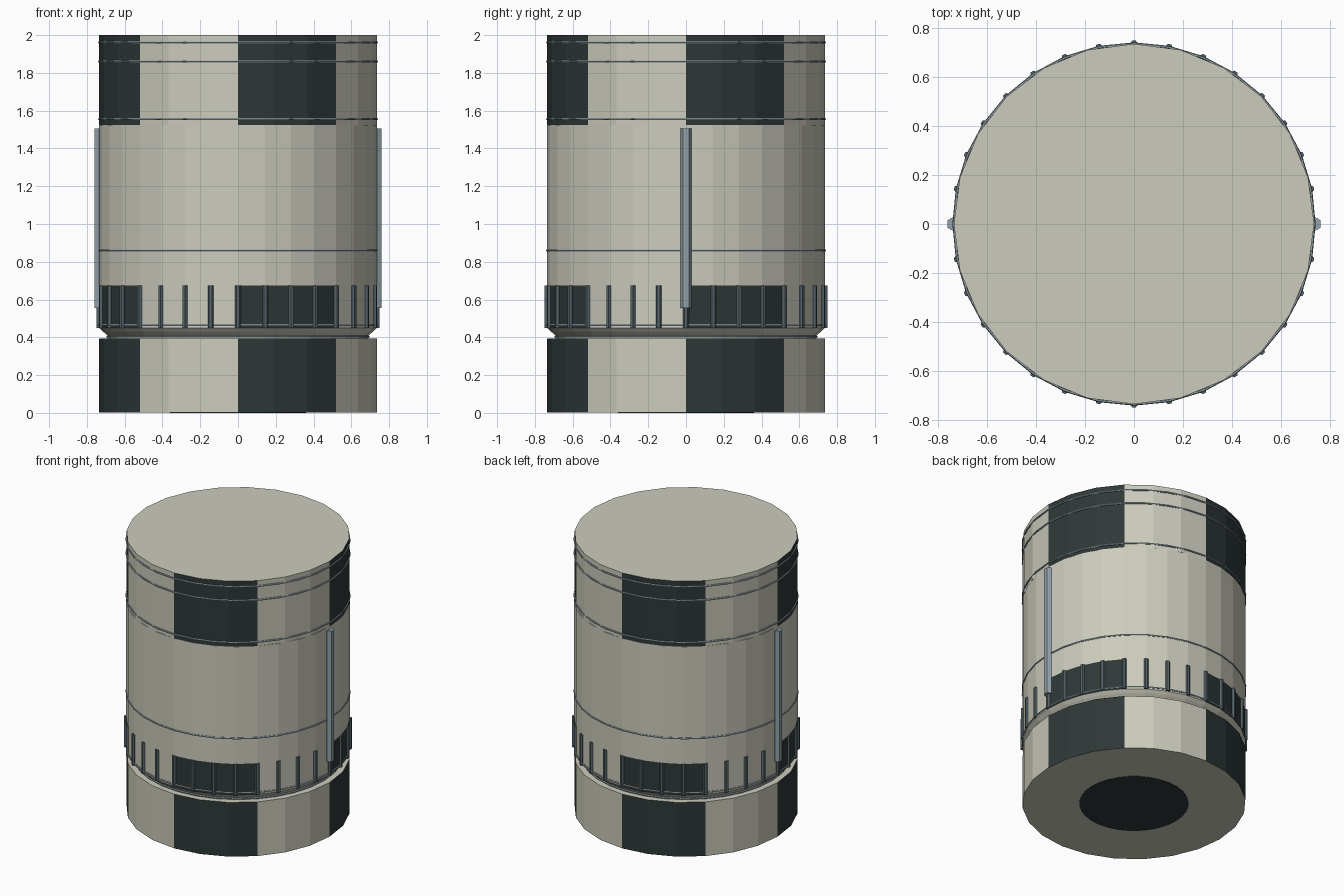
import bpy
import bmesh
from math import pi, sin, cos, atan2, floor

cube = bpy.data.objects.get("Cube")
if cube:
    bpy.data.objects.remove(cube)

R = 0.735


def material(name, rgb):
    m = bpy.data.materials.new(name)
    m.use_nodes = True
    m.diffuse_color = (*rgb, 1)
    m.node_tree.nodes["Principled BSDF"].inputs["Base Color"].default_value = (*rgb, 1)
    return m


cream = material("warm white", (0.60, 0.60, 0.51))
dark = material("dark slate", (0.027, 0.039, 0.039))
steel = material("blue grey steel", (0.29, 0.36, 0.40))
rib_grey = material("dark steel", (0.09, 0.125, 0.14))


def finish(bm, name, mats):
    bmesh.ops.recalc_face_normals(bm, faces=bm.faces)
    mesh = bpy.data.meshes.new(name)
    bm.to_mesh(mesh)
    bm.free()
    for m in mats:
        mesh.materials.append(m)
    obj = bpy.data.objects.new(name, mesh)
    bpy.context.collection.objects.link(obj)
    return obj


def turned(name, profile, sides, band=None):
    """Capped lathe; alternate eighths of the wall inside the band are dark."""
    bm = bmesh.new()
    rings = [[bm.verts.new((r * cos(2 * pi * i / sides), r * sin(2 * pi * i / sides), z))
              for i in range(sides)] for r, z in profile]
    for low, high in zip(rings, rings[1:]):
        for i in range(sides):
            j = (i + 1) % sides
            bm.faces.new((low[i], low[j], high[j], high[i]))
    bm.faces.new(rings[0][::-1])
    bm.faces.new(rings[-1])
    bm.normal_update()
    for f in bm.faces:
        c = f.calc_center_median()
        if band and abs(f.normal.z) < 0.1 and band[0] < c.z < band[1]:
            f.material_index = int(floor(atan2(c.y, c.x) / (pi / 4))) % 2 == 0
    return finish(bm, name, [cream, dark])


def hoop(name, z, radius=R, tube=0.006):
    bpy.ops.mesh.primitive_torus_add(major_segments=32, minor_segments=6,
                                     major_radius=radius, minor_radius=tube,
                                     location=(0, 0, z))
    obj = bpy.context.object
    obj.name = name
    obj.data.materials.append(steel)


def rod(name, angle, radius, z0, z1, mat):
    """Six-sided upright rod on the wall with one flat facing outward."""
    bpy.ops.mesh.primitive_cylinder_add(vertices=6, radius=radius, depth=z1 - z0,
                                        location=(R * cos(angle), R * sin(angle), (z0 + z1) / 2),
                                        rotation=(0, 0, angle))
    obj = bpy.context.object
    obj.name = name
    obj.data.materials.append(mat)


# Checkered base, neck, main shell and checkered top
base = turned("base_section", [(R, 0.002), (R, 0.395)], 24, (0, 0.4))
turned("neck", [(0.69, 0.39), (0.69, 0.41), (0.715, 0.43), (R, 0.45)], 32)
turned("main_shell", [(R, 0.45), (R, 0.675), (R, 1.525)], 32, (0.44, 0.68))
turned("top_section", [(R, 1.525), (R, 2.0)], 24, (1.5, 2.0))

# Dark disc under the base
bm = bmesh.new()
bmesh.ops.create_cone(bm, cap_ends=True, segments=32, radius1=0.36, radius2=0.36, depth=0.004)
bmesh.ops.translate(bm, verts=bm.verts, vec=(0, 0, 0.002))
finish(bm, "bottom_disc", [dark])

# Thin hoops around the shell
for n, z in enumerate((0.465, 0.86, 1.555, 1.86, 1.96)):
    hoop(f"hoop_{n + 1}", z)
hoop("neck_hoop", 0.404, 0.69, 0.007)

# Ribs around the lower shell
for i in range(32):
    rod(f"rib_{i + 1}", 2 * pi * i / 32, 0.015, 0.45, 0.675, rib_grey)

# Side conduits
rod("left_conduit", 0, 0.03, 0.555, 1.505, steel)
rod("right_conduit", pi, 0.03, 0.555, 1.505, steel)
